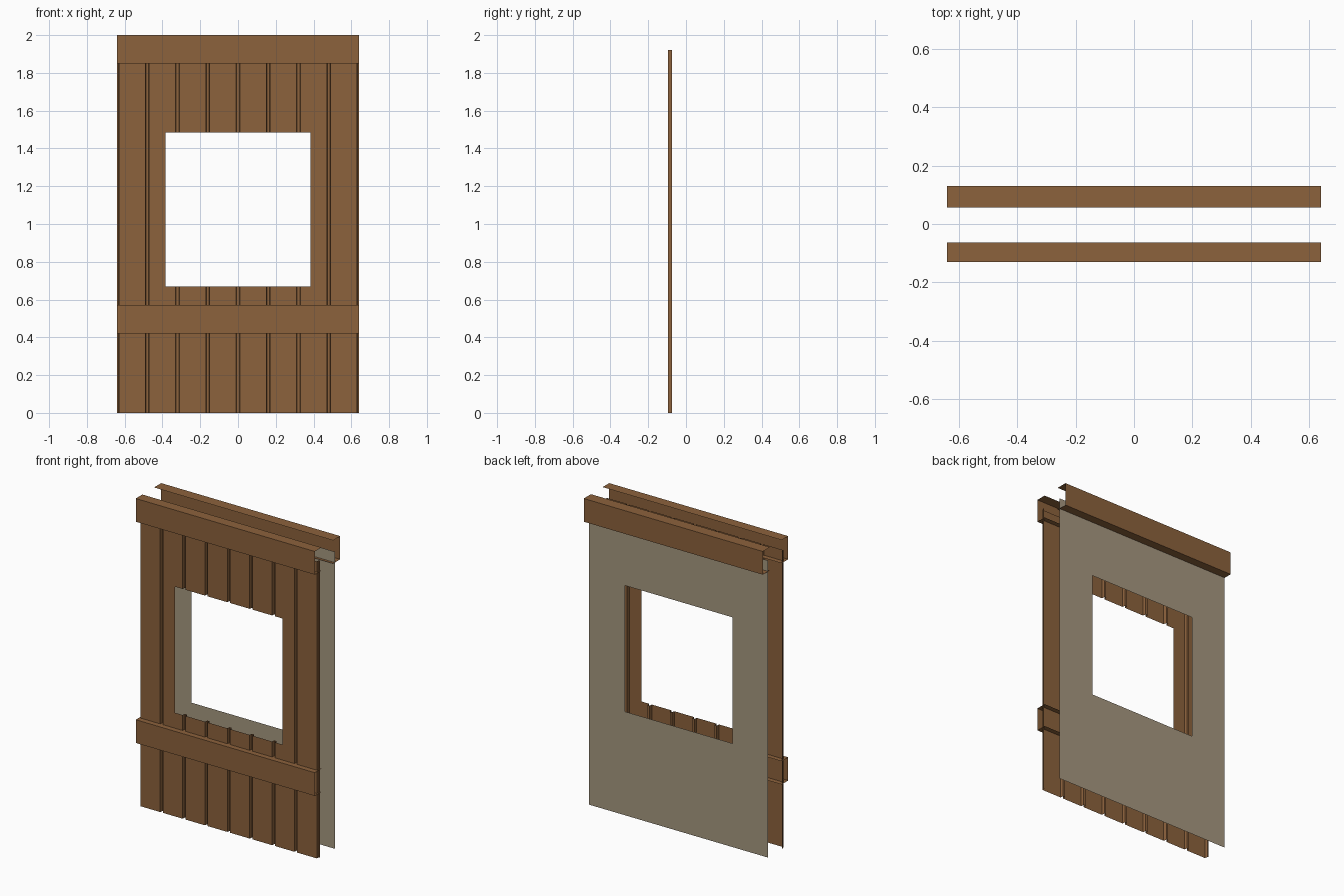
import bpy

if "Cube" in bpy.data.objects:
    bpy.data.objects.remove(bpy.data.objects["Cube"])


def material(name, rgb):
    m = bpy.data.materials.new(name)
    m.diffuse_color = (*rgb, 1)
    m.use_nodes = True
    m.node_tree.nodes["Principled BSDF"].inputs["Base Color"].default_value = m.diffuse_color
    return m


WOOD = material("brown wood", (0.262, 0.122, 0.045))
PLASTER = material("grey plaster", (0.38, 0.314, 0.216))

HALF = 0.64                       # half width of the wall
WIN_X, WIN_Z = 0.385, (0.67, 1.485)
ROWS = [0.0, *WIN_Z, 1.92]


def add_mesh(name, verts, faces, mat):
    me = bpy.data.meshes.new(name)
    me.from_pydata(verts, [], faces)
    me.materials.append(mat)
    me.update()
    ob = bpy.data.objects.new(name, me)
    bpy.context.collection.objects.link(ob)
    return ob


def sheet(name, profile, mat, flip=False):
    """Thin wall following an (x, y) profile, with the window left open."""
    n = len(profile)
    verts = [(x, y, z) for z in ROWS for x, y in profile]
    faces = []
    for r in range(len(ROWS) - 1):
        for i in range(n - 1):
            mid = (profile[i][0] + profile[i + 1][0]) / 2
            if r == 1 and abs(mid) < WIN_X:
                continue
            a = r * n + i
            f = (a, a + 1, a + n + 1, a + n)
            faces.append(f[::-1] if flip else f)
    return add_mesh(name, verts, faces, mat)


def channel(name, y_in, y_out, z0, z1):
    """Open-ended C-shaped beam, open toward the middle of the wall."""
    section = [(y_in, z0), (y_out, z0), (y_out, z1), (y_in, z1)]
    verts = [(x, y, z) for x in (-HALF, HALF) for y, z in section]
    faces = [(i, i + 4, i + 5, i + 1) for i in range(3)]
    if y_out < 0:
        faces = [f[::-1] for f in faces]
    return add_mesh(name, verts, faces, WOOD)


# Plank cladding: eight boards separated by shallow grooves
FACE_Y, GROOVE_Y, PITCH = -0.095, -0.075, 0.16
profile = []
for k in range(8):
    left = -HALF + k * PITCH
    right = left + PITCH
    profile += [(left + 0.007, GROOVE_Y), (left + 0.010, FACE_Y),
                (right - 0.010, FACE_Y), (right - 0.007, GROOVE_Y)]
profile = [(-HALF, GROOVE_Y)] + profile + [(HALF, GROOVE_Y)]
profile += [(-WIN_X, FACE_Y), (WIN_X, FACE_Y)]
profile.sort(key=lambda p: p[0])
sheet("plank_cladding", profile, WOOD)

# Flat plaster sheet on the inside
sheet("plaster_sheet",
      [(-HALF, 0.075), (-WIN_X, 0.075), (WIN_X, 0.075), (HALF, 0.075)],
      PLASTER, flip=True)

# Horizontal beams
channel("front_top_beam", -0.063, -0.13, 1.85, 2.0)
channel("front_middle_beam", -0.063, -0.13, 0.42, 0.57)
channel("back_top_beam", 0.057, 0.13, 1.85, 2.0)
